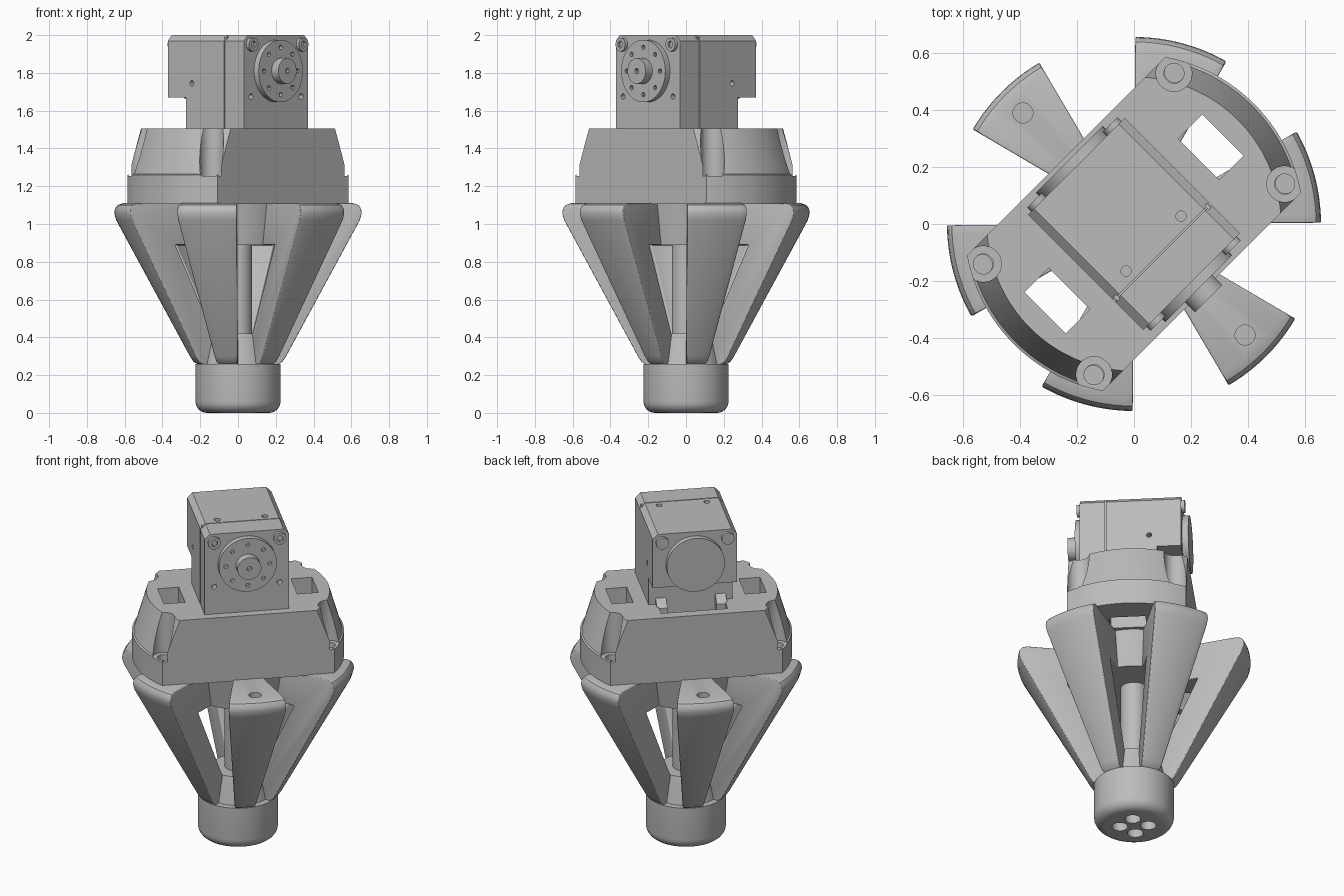
import bpy, bmesh, math
from mathutils import Matrix, Vector

if "Cube" in bpy.data.objects:
    bpy.data.objects.remove(bpy.data.objects["Cube"])

grey = bpy.data.materials.new("plain grey")
grey.use_nodes = True
grey.diffuse_color = (0.5, 0.5, 0.5, 1)
grey.node_tree.nodes["Principled BSDF"].inputs["Base Color"].default_value = (0.5, 0.5, 0.5, 1)
parts = []


def make(name, bm, keep=True):
    bmesh.ops.recalc_face_normals(bm, faces=bm.faces)
    me = bpy.data.meshes.new(name)
    bm.to_mesh(me)
    bm.free()
    ob = bpy.data.objects.new(name, me)
    bpy.context.collection.objects.link(ob)
    me.materials.append(grey)
    if keep:
        parts.append(ob)
    return ob


def box(name, lo, hi, keep=True):
    bm = bmesh.new()
    bmesh.ops.create_cube(bm, size=1)
    for v in bm.verts:
        v.co = [l + (c + 0.5) * (h - l) for l, h, c in zip(lo, hi, v.co)]
    return make(name, bm, keep)


def rod(name, start, end, r, keep=True, sides=32):
    start, end = Vector(start), Vector(end)
    axis = end - start
    bm = bmesh.new()
    bmesh.ops.create_cone(bm, cap_ends=True, segments=sides, radius1=r, radius2=r, depth=axis.length)
    turn = axis.to_track_quat("Z", "Y").to_matrix().to_4x4()
    bm.transform(Matrix.Translation((start + end) / 2) @ turn)
    return make(name, bm, keep)


def lathe(name, profile, start=0, sweep=360, steps=96, keep=True):
    """Sweep a closed radius/height outline around z."""
    bm = bmesh.new()
    n = len(profile)
    full = sweep == 360
    rings = []
    for i in range(steps if full else steps + 1):
        a = math.radians(start + sweep * i / steps)
        rings.append([bm.verts.new((r * math.cos(a), r * math.sin(a), z)) for r, z in profile])
    pairs = list(zip(rings, rings[1:])) + ([(rings[-1], rings[0])] if full else [])
    for a, b in pairs:
        for j in range(n):
            k = (j + 1) % n
            bm.faces.new((a[j], a[k], b[k], b[j]))
    if not full:
        bm.faces.new(rings[0])
        bm.faces.new(rings[-1])
    bmesh.ops.remove_doubles(bm, verts=bm.verts, dist=1e-5)
    return make(name, bm, keep)


def apply(ob, mod):
    with bpy.context.temp_override(object=ob, active_object=ob):
        bpy.ops.object.modifier_apply(modifier=mod.name)


def cut(ob, cutters, op="DIFFERENCE"):
    for c in cutters:
        mod = ob.modifiers.new("cut", "BOOLEAN")
        mod.operation, mod.solver, mod.object = op, "EXACT", c
        apply(ob, mod)
        bpy.data.objects.remove(c)


def at(r, deg, z):
    return (r * math.cos(math.radians(deg)), r * math.sin(math.radians(deg)), z)


# Bottom cup with a rounded rim and four blind holes
arc = [(0.165 + 0.06 * math.sin(t), 0.06 - 0.06 * math.cos(t)) for t in [math.pi / 12 * i for i in range(7)]]
cup = lathe("bottom_cup", [(0, 0)] + arc + [(0.225, 0.26), (0, 0.26)])
cut(cup, [rod("hole", at(0.08, a, -0.05), at(0.08, a, 0.2), 0.045, False) for a in (0, 90, 180, 270)])

# Central core: hub at the top, stem, and root above the cup
lathe("core_hub", [(0, 0.89), (0.26, 0.89), (0.3, 1.105), (0, 1.105)])
rod("core_stem", (0, 0, 0.4), (0, 0, 0.9), 0.075)
lathe("core_root", [(0, 0.25), (0.19, 0.25), (0.15, 0.42), (0, 0.42)])

# Six flared fins
outline = [(0.12, 1.11), (0.61, 1.11), (0.638, 1.1), (0.652, 1.08), (0.655, 1.055), (0.645, 1.02),
           (0.255, 0.3), (0.235, 0.27), (0.21, 0.255), (0.12, 0.255), (0.12, 0.4), (0.15, 0.42),
           (0.38, 0.89), (0.12, 0.89)]
for i in range(6):
    mid = 30 + 60 * i
    fin = lathe("fin_%d" % (i + 1), outline, mid - 14.6, 29.2, 10)
    bev = fin.modifiers.new("soft", "BEVEL")
    bev.width, bev.segments, bev.limit_method, bev.angle_limit = 0.018, 3, "ANGLE", math.radians(50)
    apply(fin, bev)
    cut(fin, [rod("hole", at(0.55, mid, 0.95), at(0.55, mid, 1.2), 0.035, False)])

# Mounting body: tapered disc trimmed to flat sides
body = lathe("mount_body", [(0, 1.105), (0.595, 1.105), (0.595, 1.26), (0.585, 1.265), (0.515, 1.505), (0, 1.505)], steps=128)
cut(body, [box("trim", (-1, -0.336, 1), (1, 0.336, 1.7), False)], "INTERSECT")
cutters = []
for s in (-1, 1):
    u = sorted((0.32 * s, 0.44 * s))
    cutters.append(box("window", (u[0], -0.102, 1), (u[1], 0.102, 1.7), False))
    for t in (-1, 1):
        x, y = 0.472 * s, 0.274 * t
        cutters.append(rod("notch", (x, y, 1.255), (x, y, 1.7), 0.063, False))
        cutters.append(rod("bolt_hole", (x, y, 1), (x, y, 1.7), 0.035, False))
        d = 11.5 * t + (180 if s < 0 else 0)
        cutters.append(rod("side_hole", at(0.44, d, 1.33), at(0.7, d, 1.33), 0.036, False))
cutters.append(box("pocket", (-0.19, 0.1, 1.41), (0.19, 0.275, 1.7), False))
cut(body, cutters)

# Support blocks beside the pocket
for s in (-1, 1):
    bm = bmesh.new()
    side = [bm.verts.new((s * 0.2, y, z)) for y, z in ((0.14, 1.45), (0.2, 1.45), (0.2, 1.5), (0.14, 1.55))]
    face = bm.faces.new(side)
    ext = bmesh.ops.extrude_face_region(bm, geom=[face])["geom"]
    bmesh.ops.translate(bm, verts=[e for e in ext if isinstance(e, bmesh.types.BMVert)], vec=(-s * 0.06, 0, 0))
    make("support_block_" + ("a" if s < 0 else "b"), bm)


# Motor housing, in two sections with chamfered top edges
def housing(name, y0, y1, half):
    bm = bmesh.new()
    shape = [(-half, 1.42), (half, 1.42), (half, 1.97), (half - 0.03, 2), (0.03 - half, 2), (-half, 1.97)]
    face = bm.faces.new([bm.verts.new((x, y0, z)) for x, z in shape])
    ext = bmesh.ops.extrude_face_region(bm, geom=[face])["geom"]
    bmesh.ops.translate(bm, verts=[e for e in ext if isinstance(e, bmesh.types.BMVert)], vec=(0, y1 - y0, 0))
    return make(name, bm)


front = housing("motor_front_section", -0.285, -0.143, 0.24)
rear = housing("motor_rear_section", -0.137, 0.285, 0.24)
box("motor_seam", (-0.232, -0.15, 1.45), (0.232, -0.13, 1.99))
cutters = [box("undercut", (-1, 0.15, 1.3), (1, 1, 1.67), False),
           rod("bore", (0, 0.1, 1.81), (0, 0.5, 1.81), 0.07, False)]
for s in (-1, 1):
    for y in (-0.1, 0.106):
        cutters.append(rod("side_hole", (0.2 * s, y, 1.745), (0.3 * s, y, 1.745), 0.015, False, 16))
    cutters.append(rod("top_hole", (0.136 * s, -0.097, 1.96), (0.136 * s, -0.097, 2.1), 0.018, False, 16))
    cutters.append(rod("low_hole", (0.187 * s, 0.25, 1.69), (0.187 * s, 0.4, 1.69), 0.015, False, 16))
cut(rear, cutters)
cut(front, [rod("low_hole", (0.187 * s, -0.25, 1.675), (0.187 * s, -0.4, 1.675), 0.015, False, 16) for s in (-1, 1)])

# Horn discs and corner screws on both ends
for label, s in (("front", -1), ("rear", 1)):
    horn = rod(label + "_horn", (0, 0.28 * s, 1.81), (0, 0.32 * s, 1.81), 0.165, sides=64)
    holes = []
    for i in range(8):
        x, z = 0.125 * math.cos(i * math.pi / 4), 1.81 + 0.125 * math.sin(i * math.pi / 4)
        holes.append(rod("hole", (x, 0.3 * s, z), (x, 0.4 * s, z), 0.012, False, 12))
    if s > 0:
        holes.append(rod("bore", (0, 0.2, 1.81), (0, 0.5, 1.81), 0.07, False))
    cut(horn, holes)
    for t in (-1, 1):
        x = 0.187 * t
        screw = rod("%s_screw_%s" % (label, "a" if t < 0 else "b"), (x, 0.27 * s, 1.95), (x, 0.305 * s, 1.95), 0.036)
        cut(screw, [rod("socket", (x, 0.29 * s, 1.95), (x, 0.4 * s, 1.95), 0.02, False, 6)])
hub = rod("front_hub", (0, -0.31, 1.81), (0, -0.37, 1.81), 0.068)
cut(hub, [rod("hole", (0, -0.35, 1.81), (0, -0.4, 1.81), 0.014, False, 12)])

# Turn the assembly to its diagonal stance and shade it
turn = Matrix.Rotation(math.radians(45), 4, "Z")
bpy.ops.object.select_all(action="DESELECT")
for ob in parts:
    ob.data.transform(turn)
    ob.select_set(True)
bpy.context.view_layer.objects.active = parts[0]
bpy.ops.object.shade_smooth_by_angle(angle=math.radians(30))
